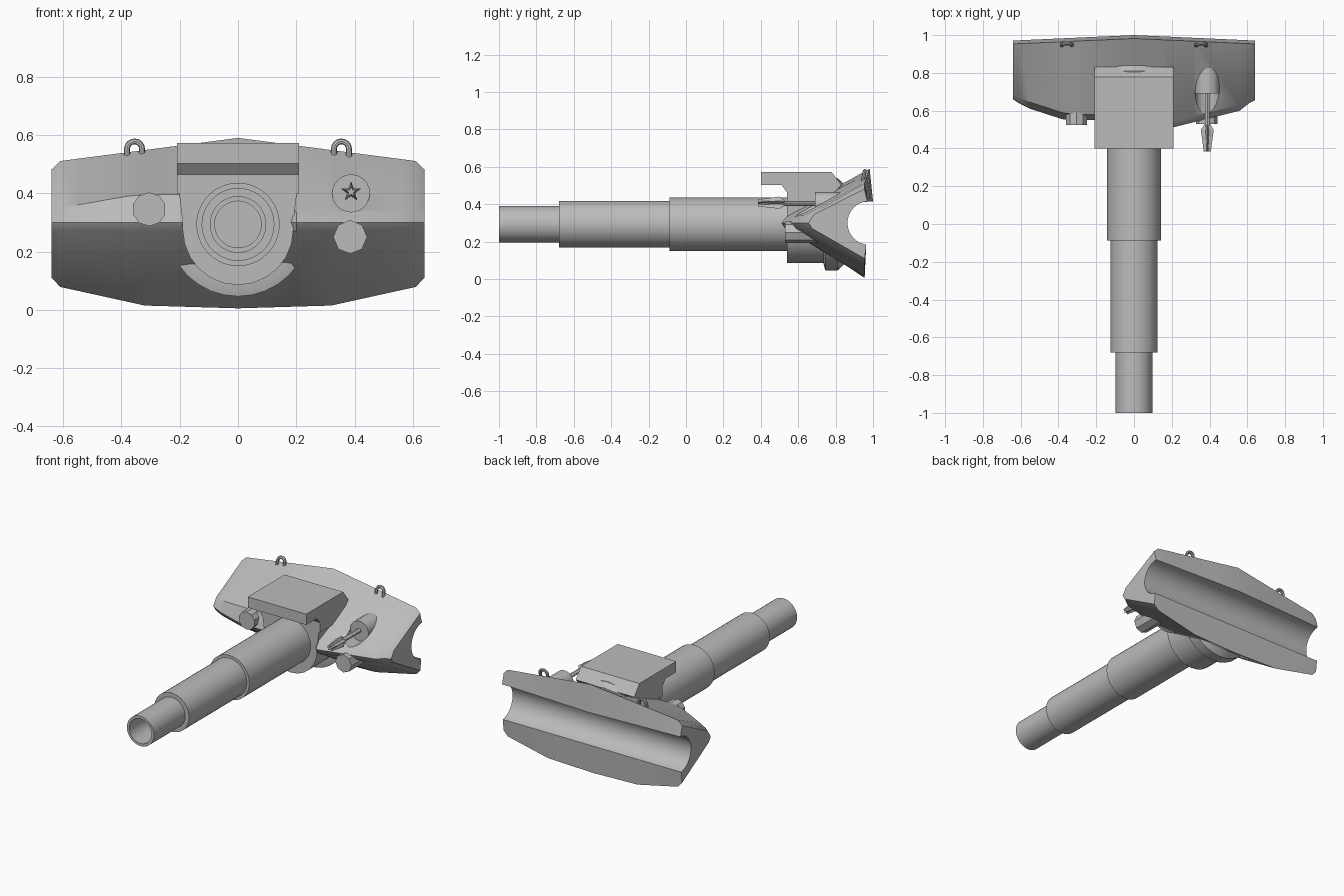
import bpy, bmesh
from math import sin, cos, pi, radians

old = bpy.data.objects.get("Cube")
if old:
    bpy.data.objects.remove(old)

grey = bpy.data.materials.new("steel grey")
grey.use_nodes = True
grey.diffuse_color = (0.5, 0.5, 0.5, 1)
grey.node_tree.nodes["Principled BSDF"].inputs["Base Color"].default_value = (0.5, 0.5, 0.5, 1)


def loft(name, rings, smooth=True):
    """Skin a list of closed rings and cap both ends."""
    bm = bmesh.new()
    loops = [[bm.verts.new(p) for p in ring] for ring in rings]
    n = len(loops[0])
    for a, b in zip(loops, loops[1:]):
        for i in range(n):
            j = (i + 1) % n
            bm.faces.new((a[i], a[j], b[j], b[i]))
    bm.faces.new(loops[0][::-1])
    bm.faces.new(loops[-1])
    bmesh.ops.recalc_face_normals(bm, faces=bm.faces)
    mesh = bpy.data.meshes.new(name)
    bm.to_mesh(mesh)
    bm.free()
    mesh.materials.append(grey)
    obj = bpy.data.objects.new(name, mesh)
    bpy.context.collection.objects.link(obj)
    if smooth:
        bpy.ops.object.select_all(action='DESELECT')
        obj.select_set(True)
        bpy.context.view_layer.objects.active = obj
        bpy.ops.object.shade_smooth_by_angle(angle=radians(30))
    return obj


def circle(x, y, z, r, sides, inner=1.0):
    """Ring facing along y; inner below 1 makes a star."""
    return [(x + r * (inner if i % 2 else 1) * sin(2 * pi * i / sides), y,
             z + r * (inner if i % 2 else 1) * cos(2 * pi * i / sides))
            for i in range(sides)]


def turned(name, x, z, profile, sides, inner=1.0, smooth=True):
    """Turned part along y from (y, radius) pairs."""
    return loft(name, [circle(x, y, z, r, sides, inner) for y, r in profile], smooth)


# Shield: sections across the width as x, nose y, upper edge y, upper edge z
stations = [(-.64, .66, .69, .345), (-.61, .64, .67, .35), (-.55, .61, .645, .36),
            (-.38, .555, .59, .39), (-.32, .55, .58, .395), (-.2, .55, .58, .395),
            (0, .56, .6, .38), (.17, .56, .59, .36), (.2, .51, .54, .335),
            (.32, .54, .57, .335), (.56, .6, .63, .34), (.61, .64, .665, .345),
            (.64, .655, .685, .345)]
sections = []
for x, nose, edge, edge_z in stations:
    w = abs(x)
    chamfer = .025 if w > .62 else 0
    top = .59 - .13 * w - chamfer
    bottom = .005 + .03 * min(w, .32) + .22 * max(w - .32, 0) + chamfer
    back = 1 - .045 * w
    outline = [(back, .415), (back - .018, top), (edge, edge_z), (nose, .3),
               (nose + .02, .27), (.955, bottom)]
    # Rear trough that seats the pivot
    for i in range(13):
        a = radians(262 - i * 13)
        outline.append((.98 + .117 * cos(a), .3 + .117 * sin(a)))
    sections.append([(x, y, z) for y, z in outline])
shield = loft("shield", sections)

# Sight recess cut into the shield face
cutter = turned("sight_cutter", .388, .4, [(.3, .064), (.69, .064)], 24, smooth=False)
cutter.hide_render = True
cutter.hide_viewport = True
cut = shield.modifiers.new("sight recess", 'BOOLEAN')
cut.operation = 'DIFFERENCE'
cut.solver = 'EXACT'
cut.object = cutter

# Barrel with three steps and a hollow bore
turned("barrel", 0, .293,
       [(.7, .143), (-.088, .143), (-.088, .125), (-.68, .125), (-.68, .097),
        (-1, .097), (-1, .08), (-.5, .08)], 40)

# Rounded collar under the hood
u_shape = [(-.21, .47), (-.19, .3)]
u_shape += [(.19 * cos(a), .275 + .19 * sin(a))
            for a in (pi + pi * i / 12 for i in range(13))]
u_shape += [(.19, .3), (.21, .47)]
loft("collar", [[(x, y, z) for x, z in u_shape] for y in (.54, .8)])
turned("collar_rear_ring", 0, .293, [(.735, .21), (.745, .247), (.81, .247), (.86, .2)], 32)

# Overhanging hood
hood = [(.4, .503), (.4, .573), (.778, .573), (.83, .505), (.8, .468), (.8, .4),
        (.54, .4), (.54, .465), (.51, .503)]
loft("hood", [[(x, y, z) for y, z in hood] for x in (-.21, .21)], False)

# Port stubs
turned("right_port", -.305, .345, [(.525, .058), (.75, .058)], 10, smooth=False)
turned("left_port", .385, .25, [(.53, .058), (.75, .058)], 8, smooth=False)

# Sight cup, rod and finned head
turned("sight_cup", .388, .4, [(.69, .065), (.86, .065)], 24)
turned("sight_rod", .388, .405, [(.4, .013), (.72, .013)], 12)
turned("sight_fins", .388, .405, [(.385, .02), (.5, .036), (.53, .014)], 10, .42, False)

# Lifting hooks
for side, x in (("left", .355), ("right", -.355)):
    path = [(.026, -.045)] + [(.026 * cos(pi * i / 8), .026 * sin(pi * i / 8))
                              for i in range(9)] + [(-.026, -.03)]
    rings = []
    for i, (u, v) in enumerate(path):
        a = pi * min(max(i - 1, 0), 8) / 8
        ring = []
        for k in range(8):
            t = 2 * pi * k / 8
            d = .01 * cos(t)
            h = v + d * sin(a)
            ring.append((x + u + d * cos(a), .95 + .01 * sin(t) + .2 * h, .552 + h))
        rings.append(ring)
    loft(side + "_hook", rings)
